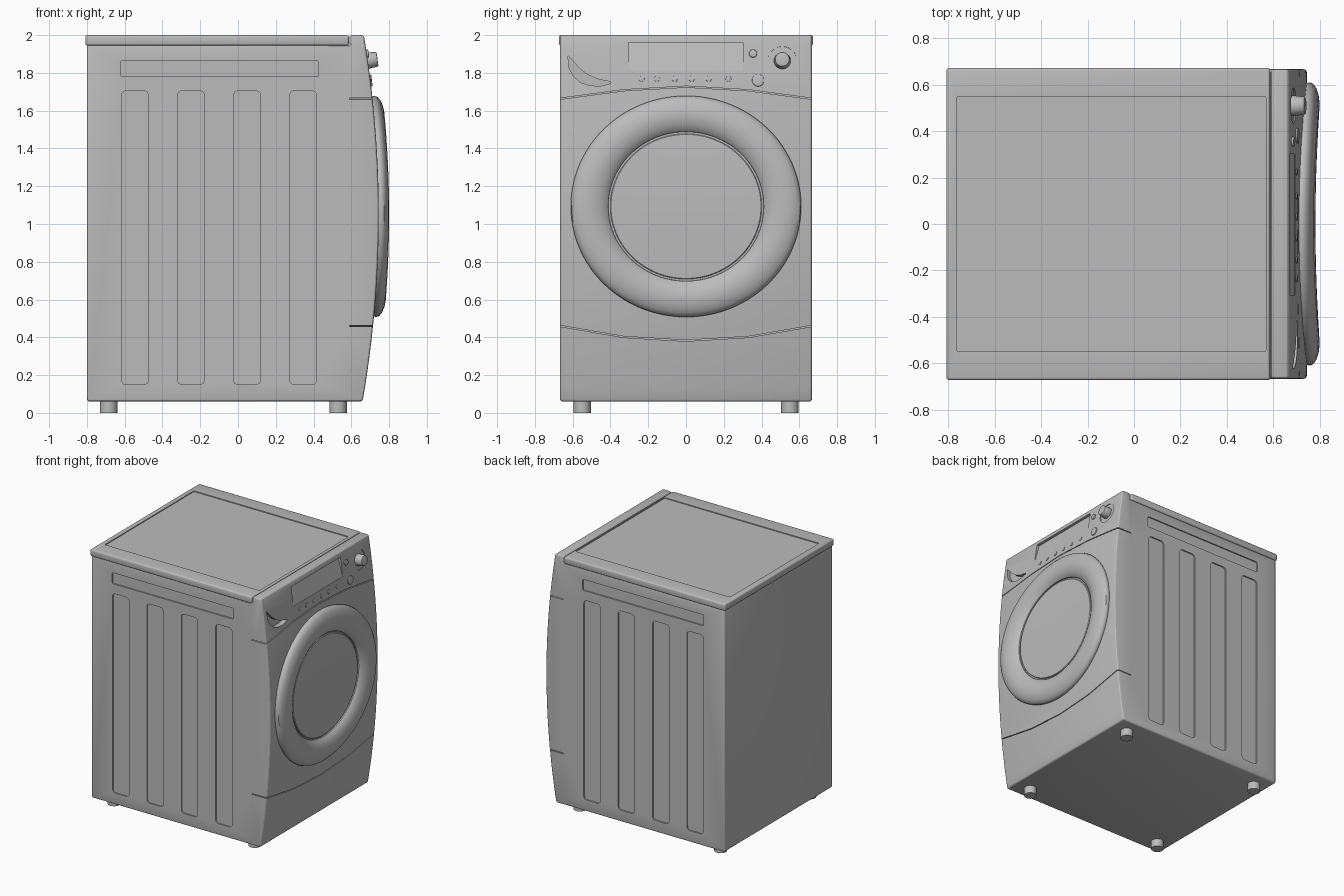
import bpy, bmesh, math
from mathutils import Vector

if "Cube" in bpy.data.objects:
    bpy.data.objects.remove(bpy.data.objects["Cube"])

grey = bpy.data.materials.new("enamel grey")
grey.use_nodes = True
grey.diffuse_color = (0.5, 0.5, 0.5, 1)
grey.node_tree.nodes["Principled BSDF"].inputs["Base Color"].default_value = (0.5, 0.5, 0.5, 1)

HALF = 0.667      # half width of the cabinet
FRONT = 0.59      # where the front panel begins


def bulge(z):
    """x of the curved front panel at height z"""
    return 0.745 - 0.087 * (z - 1.05) ** 2


def finish(name, bm):
    bmesh.ops.recalc_face_normals(bm, faces=bm.faces)
    mesh = bpy.data.meshes.new(name)
    bm.to_mesh(mesh)
    bm.free()
    mesh.materials.append(grey)
    ob = bpy.data.objects.new(name, mesh)
    bpy.context.collection.objects.link(ob)
    return ob


def activate(ob):
    bpy.ops.object.select_all(action='DESELECT')
    ob.select_set(True)
    bpy.context.view_layer.objects.active = ob


def smooth(ob, angle=35):
    activate(ob)
    bpy.ops.object.shade_smooth_by_angle(angle=math.radians(angle))


def prism(name, pts, axis, lo, hi):
    """extrude a 2D outline along one axis"""
    place = {'x': lambda a, b, d: (d, a, b),
             'y': lambda a, b, d: (a, d, b),
             'z': lambda a, b, d: (a, b, d)}[axis]
    bm = bmesh.new()
    rows = [[bm.verts.new(place(a, b, d)) for a, b in pts] for d in (lo, hi)]
    n = len(pts)
    for row in rows:
        bm.faces.new(row)
    for i in range(n):
        j = (i + 1) % n
        bm.faces.new((rows[0][i], rows[0][j], rows[1][j], rows[1][i]))
    return finish(name, bm)


def rounded(a0, a1, b0, b1, r, steps=4):
    pts = []
    for k, (a, b) in enumerate([(a1 - r, b1 - r), (a0 + r, b1 - r), (a0 + r, b0 + r), (a1 - r, b0 + r)]):
        for i in range(steps + 1):
            t = math.pi / 2 * (k + i / steps)
            pts.append((a + r * math.cos(t), b + r * math.sin(t)))
    return pts


def bevel(ob, width, segments=3):
    mod = ob.modifiers.new("bevel", 'BEVEL')
    mod.width, mod.segments, mod.limit_method = width, segments, 'ANGLE'
    mod.angle_limit = math.radians(40)
    activate(ob)
    bpy.ops.object.modifier_apply(modifier=mod.name)


def cut(ob, cutter):
    mod = ob.modifiers.new("cut", 'BOOLEAN')
    mod.operation, mod.solver, mod.object = 'DIFFERENCE', 'EXACT', cutter
    activate(ob)
    bpy.ops.object.modifier_apply(modifier=mod.name)
    bpy.data.objects.remove(cutter)


def disc(name, y, z, r, back, out, sides=32, edge=0.003, top=1.0):
    """round part standing square to the curved front"""
    slope = 2 * 0.087 * (z - 1.05)
    normal = Vector((1, 0, slope)).normalized()
    bm = bmesh.new()
    bmesh.ops.create_cone(bm, cap_ends=True, segments=sides, radius1=r, radius2=r * top, depth=out + back)
    ob = finish(name, bm)
    ob.location = Vector((bulge(z), y, z)) + normal * (out - back) / 2
    ob.rotation_euler = (0, math.atan2(1, slope), 0)
    if edge:
        bevel(ob, edge, 2)
        smooth(ob)
    return ob


# Cabinet with the curved front
steps = 28
arc = [(bulge(z), z) for z in (0.06 + 1.94 * i / steps for i in range(steps + 1))]
cabinet = prism("cabinet", [(-0.8, 0.06)] + arc + [(FRONT, 2), (FRONT, 1.95), (-0.8, 1.95)], 'y', -HALF, HALF)
bevel(cabinet, 0.014)

# Pressed panels on both sides
panels = [(-0.617 + 0.297 * i, -0.475 + 0.297 * i, 0.15, 1.705) for i in range(4)]
panels.append((-0.62, 0.425, 1.78, 1.865))
for side in (-1, 1):
    for x0, x1, z0, z1 in panels:
        ends = sorted((side * (HALF - 0.01), side * (HALF + 0.1)))
        cut(cabinet, prism("cutter", rounded(x0, x1, z0, z1, 0.025 if z0 < 1 else 0.008), 'y', *ends))

# Seams between control panel, door panel and plinth
for edge_z, mid_z, top_z in ((1.663, 1.708, 1.727), (0.46, 0.402, 0.382)):
    line = [(-0.8, edge_z), (-HALF, edge_z), (-0.33, mid_z), (0, top_z), (0.33, mid_z), (HALF, edge_z), (0.8, edge_z)]
    ribbon = [(y, z - 0.003) for y, z in line] + [(y, z + 0.003) for y, z in reversed(line)]
    cut(cabinet, prism("cutter", ribbon, 'x', FRONT, 0.9))

# Display recess, deepening to the top
wedge = [(bulge(1.815) - 0.002, 1.815), (bulge(1.96) - 0.022, 1.96), (0.9, 1.96), (0.9, 1.815)]
cut(cabinet, prism("cutter", wedge, 'y', -0.305, 0.302))

# Scooped drawer grip
leaf = [(-0.625, 1.89), (-0.62, 1.83), (-0.598, 1.785), (-0.56, 1.75), (-0.51, 1.733), (-0.45, 1.73), (-0.4, 1.745),
        (-0.4, 1.754), (-0.46, 1.765), (-0.52, 1.79), (-0.565, 1.825), (-0.6, 1.865)]
cut(cabinet, prism("cutter", leaf, 'x', 0.665, 0.9))

# Shallow dial well
cut(cabinet, disc("cutter", 0.51, 1.865, 0.076, 0.006, 0.1, edge=0))
smooth(cabinet, 25)

# Worktop with a shallow tray
lid = prism("worktop", [(-0.808, -0.673), (FRONT - 0.003, -0.673), (FRONT - 0.003, 0.673), (-0.808, 0.673)], 'z', 1.945, 2)
bevel(lid, 0.012)
tray = prism("cutter", rounded(-0.765, 0.57, -0.55, 0.55, 0.01), 'z', 1.993, 2.1)
cut(lid, tray)
smooth(lid)

# Feet
for x in (-0.685, 0.53):
    for y in (-0.55, 0.55):
        ring = [(x + 0.046 * math.cos(t), y + 0.046 * math.sin(t)) for t in (math.tau * i / 24 for i in range(24))]
        smooth(prism("foot", ring, 'z', 0, 0.07))


def lathe(name, profile, sides=96):
    """turned shape bent to follow the curved front"""
    bm = bmesh.new()
    rings = []
    for r, off in profile:
        ring = []
        for i in range(sides):
            t = math.tau * i / sides
            z = 1.093 + 0.96 * r * math.sin(t)
            ring.append(bm.verts.new((bulge(z) + off, r * math.cos(t), z)))
        rings.append(ring)
    for a, b in zip(rings, rings[1:]):
        for i in range(sides):
            j = (i + 1) % sides
            bm.faces.new((a[i], a[j], b[j], b[i]))
    if profile[-1][0] < 0.05:
        bm.faces.new(rings[-1])
    ob = finish(name, bm)
    smooth(ob)
    return ob


# Door ring and glass
lathe("door_ring", [(0.6, -0.02), (0.607, 0.0), (0.61, 0.012), (0.604, 0.028), (0.585, 0.041), (0.555, 0.051),
                    (0.52, 0.055), (0.485, 0.051), (0.45, 0.039), (0.425, 0.024), (0.412, 0.01), (0.41, -0.02)])
lathe("door_glass", [(0.401, -0.02), (0.401, 0.006), (0.397, 0.01), (0.3, 0.01), (0.2, 0.01), (0.1, 0.01), (0.02, 0.01)])

# Controls
disc("dial_knob", 0.51, 1.865, 0.045, 0.01, 0.052, top=0.85, edge=0.006)
disc("power_button", 0.355, 1.902, 0.021, 0.01, 0.01)
disc("start_button", 0.382, 1.76, 0.032, 0.01, 0.008)
for y in (-0.235, -0.155, -0.06, 0.03, 0.12, 0.225):
    disc("program_button", y, 1.768, 0.015, 0.01, 0.005, sides=20, edge=0.002)
